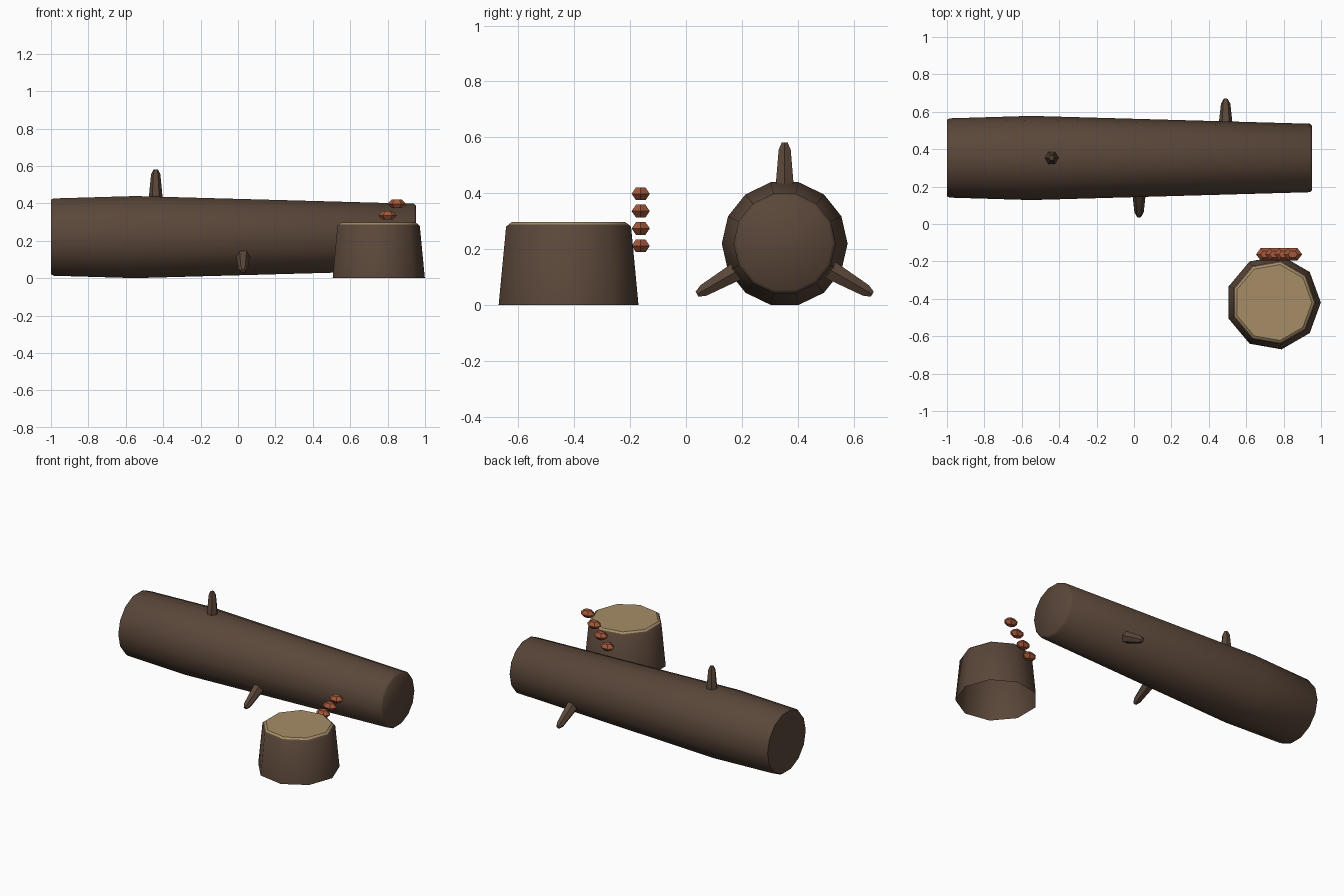
import bpy, bmesh, math
from mathutils import Vector, Matrix

cube = bpy.data.objects.get("Cube")
if cube:
    bpy.data.objects.remove(cube, do_unlink=True)


def material(name, rgb):
    m = bpy.data.materials.new(name)
    m.use_nodes = True
    m.diffuse_color = (*rgb, 1)
    bsdf = m.node_tree.nodes["Principled BSDF"]
    bsdf.inputs["Base Color"].default_value = (*rgb, 1)
    bsdf.inputs["Roughness"].default_value = 0.9
    return m


BARK = material("bark brown", (0.102, 0.062, 0.041))
WOOD = material("cut wood tan", (0.38, 0.27, 0.135))
FUNGUS = material("fungus rust", (0.36, 0.096, 0.042))


def lathe(name, profile, sides, mat, origin, axis=(0, 0, 1), zero=(1, 0, 0),
          bottom=True, top=True, stretch=1.0, smooth=50):
    """Stack rings of (height, radius) along an axis; corner 0 points at zero."""
    w, u = Vector(axis).normalized(), Vector(zero).normalized()
    v = w.cross(u) * stretch
    bm = bmesh.new()
    rings = []
    for h, r in profile:
        ring = []
        for i in range(sides):
            a = math.tau * i / sides
            p = w * h + u * (r * math.cos(a)) + v * (r * math.sin(a))
            ring.append(bm.verts.new(p))
        rings.append(ring)
    for low, high in zip(rings, rings[1:]):
        for i in range(sides):
            j = (i + 1) % sides
            bm.faces.new((low[i], low[j], high[j], high[i]))
    if bottom:
        bm.faces.new(rings[0][::-1])
    if top:
        bm.faces.new(rings[-1])
    mesh = bpy.data.meshes.new(name)
    bm.to_mesh(mesh)
    bm.free()
    mesh.materials.append(mat)
    ob = bpy.data.objects.new(name, mesh)
    ob.location = origin
    bpy.context.collection.objects.link(ob)
    bpy.ops.object.select_all(action="DESELECT")
    ob.select_set(True)
    bpy.context.view_layer.objects.active = ob
    bpy.ops.object.shade_smooth_by_angle(angle=math.radians(smooth))
    return ob


# Fallen log lying along x, thickest left of the middle
LOG_Y, LOG_Z = 0.353, 0.22
lathe("fallen_log",
      [(-1, 0.204), (-0.985, 0.212), (-0.55, 0.225), (0.94, 0.183), (0.953, 0.17)],
      14, BARK, (0, LOG_Y, LOG_Z), axis=(1, 0, 0), zero=(0, 1, 0))

# Branch stubs spaced a third of a turn apart around the log
stub = [(0.12, 0.045), (0.2, 0.038), (0.335, 0.025), (0.362, 0.012)]
for name, x, turn in (("top_branch", -0.44, 90),
                      ("front_branch", 0.027, 210),
                      ("back_branch", 0.49, 330)):
    a = math.radians(turn)
    lathe(name, stub, 6, BARK, (x, LOG_Y, LOG_Z),
          axis=(0, math.cos(a), math.sin(a)), zero=(1, 0, 0))

# Stump: open bark shell with a cut wood cap
stump = (0.745, -0.42, 0)
lathe("stump_bark", [(0, 0.254), (0.28, 0.227), (0.288, 0.218)], 9, BARK, stump,
      bottom=False, top=False)
lathe("stump_cut_top", [(0.288, 0.218), (0.297, 0.206)], 9, WOOD, stump,
      bottom=False, smooth=30)

# Bracket fungi climbing diagonally behind the stump
for i in range(4):
    lathe(f"bracket_fungus_{i + 1}", [(-0.023, 0.026), (0, 0.05), (0.023, 0.026)],
          6, FUNGUS, (0.702 + 0.049 * i, -0.162, 0.212 + 0.062 * i), stretch=0.75,
          smooth=30)
